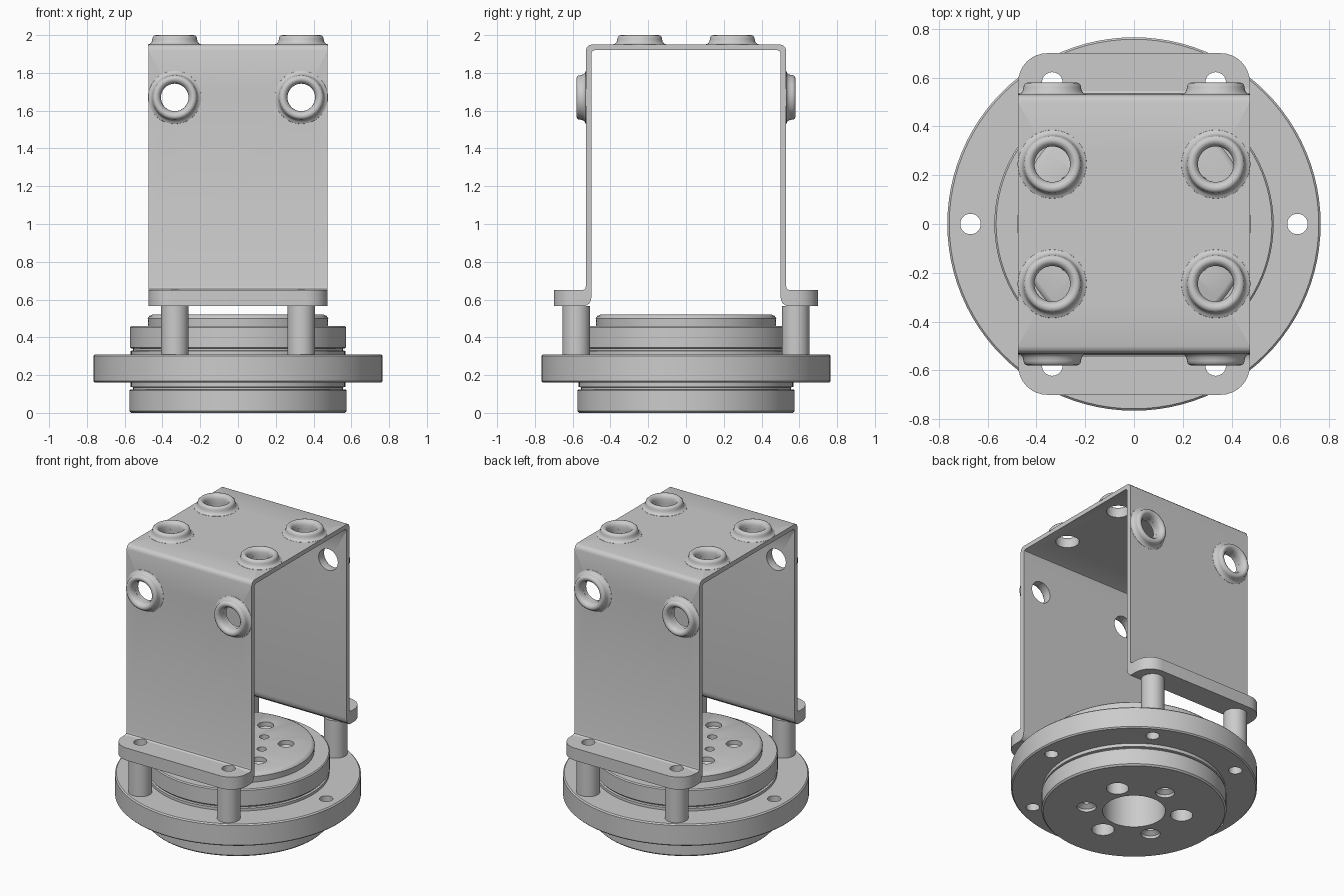
import bpy, bmesh
from math import sin, cos, pi, radians
from mathutils import Matrix, Vector

if "Cube" in bpy.data.objects:
    bpy.data.objects.remove(bpy.data.objects["Cube"])


def finish(name, bm, angle=35):
    bmesh.ops.remove_doubles(bm, verts=bm.verts, dist=1e-5)
    bmesh.ops.recalc_face_normals(bm, faces=bm.faces)
    me = bpy.data.meshes.new(name)
    bm.to_mesh(me)
    bm.free()
    ob = bpy.data.objects.new(name, me)
    bpy.context.collection.objects.link(ob)
    smooth(ob, angle)
    return ob


def smooth(ob, angle=35):
    bpy.ops.object.select_all(action='DESELECT')
    ob.select_set(True)
    bpy.context.view_layer.objects.active = ob
    bpy.ops.object.shade_smooth_by_angle(angle=radians(angle))


def add_lathe(bm, profile, mat=Matrix(), closed=False, n=48):
    vs = [bm.verts.new((r, 0, z)) for r, z in profile]
    pairs = list(zip(vs, vs[1:])) + ([(vs[-1], vs[0])] if closed else [])
    es = [bm.edges.new(p) for p in pairs]
    old = set(bm.verts) - set(vs)
    bmesh.ops.spin(bm, geom=vs + es, cent=(0, 0, 0), axis=(0, 0, 1),
                   angle=2 * pi, steps=n, use_merge=False)
    new = [v for v in bm.verts if v not in old]
    bmesh.ops.transform(bm, matrix=mat, verts=new)


def lathe(name, profile, mat=Matrix(), closed=False, n=96):
    bm = bmesh.new()
    add_lathe(bm, profile, mat, closed, n)
    return finish(name, bm)


def prism(name, pts, offset):
    bm = bmesh.new()
    f = bm.faces.new([bm.verts.new(p) for p in pts])
    ext = bmesh.ops.extrude_face_region(bm, geom=[f], use_keep_orig=True)
    bmesh.ops.translate(bm, vec=Vector(offset),
                        verts=[g for g in ext['geom'] if isinstance(g, bmesh.types.BMVert)])
    return finish(name, bm)


def cyl(r, z0, z1):
    return [(0, z0), (r, z0), (r, z1), (0, z1)]


def polar(r, deg):
    return Matrix.Translation((r * cos(radians(deg)), r * sin(radians(deg)), 0))


def cutter(specs):
    bm = bmesh.new()
    for prof, mat in specs:
        add_lathe(bm, prof, mat, n=32)
    ob = finish("hole_cutter", bm)
    ob.hide_render = True
    return ob


def cut(ob, tool):
    m = ob.modifiers.new("holes", 'BOOLEAN')
    m.operation, m.solver, m.object = 'DIFFERENCE', 'EXACT', tool
    bpy.ops.object.select_all(action='DESELECT')
    bpy.context.view_layer.objects.active = ob
    # holes go in before the smoothing modifier, if one is present
    bpy.ops.object.modifier_move_to_index(modifier=m.name, index=0)
    bpy.ops.object.modifier_apply(modifier=m.name)
    smooth(ob)


# Turned base: lower disc, wide flange, upper disc and top plate in one profile
base = lathe("base_hub", [
    (0, .30), (.195, .30), (.195, 0), (.565, 0), (.575, .01), (.575, .118), (.568, .125),
    (.555, .125), (.555, .135), (.568, .138), (.568, .16), (.757, .16), (.765, .168),
    (.765, .302), (.757, .31), (.568, .31), (.568, .328), (.555, .331), (.555, .34),
    (.565, .34), (.572, .347), (.572, .453), (.565, .46), (.475, .46), (.478, .50),
    (.47, .513), (.455, .52), (0, .52)])

# Screw holes in the lower and upper faces of the base
sunk_low = [(0, -.1), (.06, -.1), (.06, .02), (.03, .04), (.03, .12), (0, .12)]
sunk_top = [(0, .6), (.05, .6), (.05, .49), (.03, .47), (.03, .42), (0, .42)]
specs = [(cyl(.07, -.1, .12), polar(.30, a)) for a in (30, 150, 270)]
specs += [(sunk_low, polar(.30, a)) for a in (90, 210, 330)]
specs += [(sunk_top, polar(.30, 30 + 60 * k)) for k in range(6)]
specs += [(cyl(.03, .46, .6), polar(.18, 60 * k)) for k in range(6)]
face_holes = cutter(specs)
bolt_holes = cutter([(cyl(.042, .05, .8), polar(.67, 60 * k)) for k in range(6)])
cut(base, face_holes)
cut(base, bolt_holes)

# Folded sheet bracket (U section in y-z, extruded along x)
W = .475
outer = [(.56, .565), (.56, .65), (.545, .65), (.534, .657), (.53, .672),
         (.53, 1.92), (.526, 1.935), (.515, 1.946), (.50, 1.95)]
inner = [(.485, 1.92), (.495, 1.915), (.50, 1.905), (.50, .62), (.503, .597),
         (.513, .578), (.535, .565)]


def flip(pts):
    return [(-y, z) for y, z in reversed(pts)]


loop = outer + flip(outer) + flip(inner) + inner
bracket = prism("u_bracket", [(-W, y, z) for y, z in loop], (2 * W, 0, 0))

BX, BY, BZ = .335, .245, 1.67
turn = Matrix.Rotation(pi / 2, 4, 'X')
specs = [(cyl(.073, 1.85, 2.05), Matrix.Translation((sx * BX, sy * BY, 0)))
         for sx in (-1, 1) for sy in (-1, 1)]
specs += [(cyl(.073, -.7, .7), Matrix.Translation((sx * BX, 0, BZ)) @ turn) for sx in (-1, 1)]
boss_holes = cutter(specs)
cut(bracket, boss_holes)
cut(bracket, bolt_holes)

# Mounting feet with rounded outer corners
for side, label in ((-1, "front"), (1, "back")):
    R = .12
    arc = [(W - R + R * cos(t * pi / 16), .70 - R + R * sin(t * pi / 16)) for t in range(9)]
    plan = [(W, .53)] + arc + [(-x, y) for x, y in reversed(arc)] + [(-W, .53)]
    foot = prism(label + "_foot", [(x, side * y, .565) for x, y in plan], (0, 0, .085))
    cut(foot, bolt_holes)

# Hollow spacer posts under the feet
for a in (60, 120, 240, 300):
    lathe("spacer_post", [(.042, .305), (.073, .305), (.073, .567), (.042, .567)],
          polar(.67, a), True, 48)

# Flared raised bosses: four on top, two on each side wall
boss = [(.073, -.004), (.142, -.004), (.140, .001), (.128, .006), (.121, .016), (.118, .03),
        (.116, .04), (.108, .048), (.098, .05), (.088, .047), (.078, .036), (.073, .022)]
for sx in (-1, 1):
    for s in (-1, 1):
        lathe("top_boss", boss, Matrix.Translation((sx * BX, s * BY, 1.95)), True, 48)
        lathe("side_boss", boss, Matrix.Translation((sx * BX, s * .53, BZ))
              @ Matrix.Rotation(-s * pi / 2, 4, 'X'), True, 48)

for tool in (face_holes, bolt_holes, boss_holes):
    bpy.data.objects.remove(tool)
